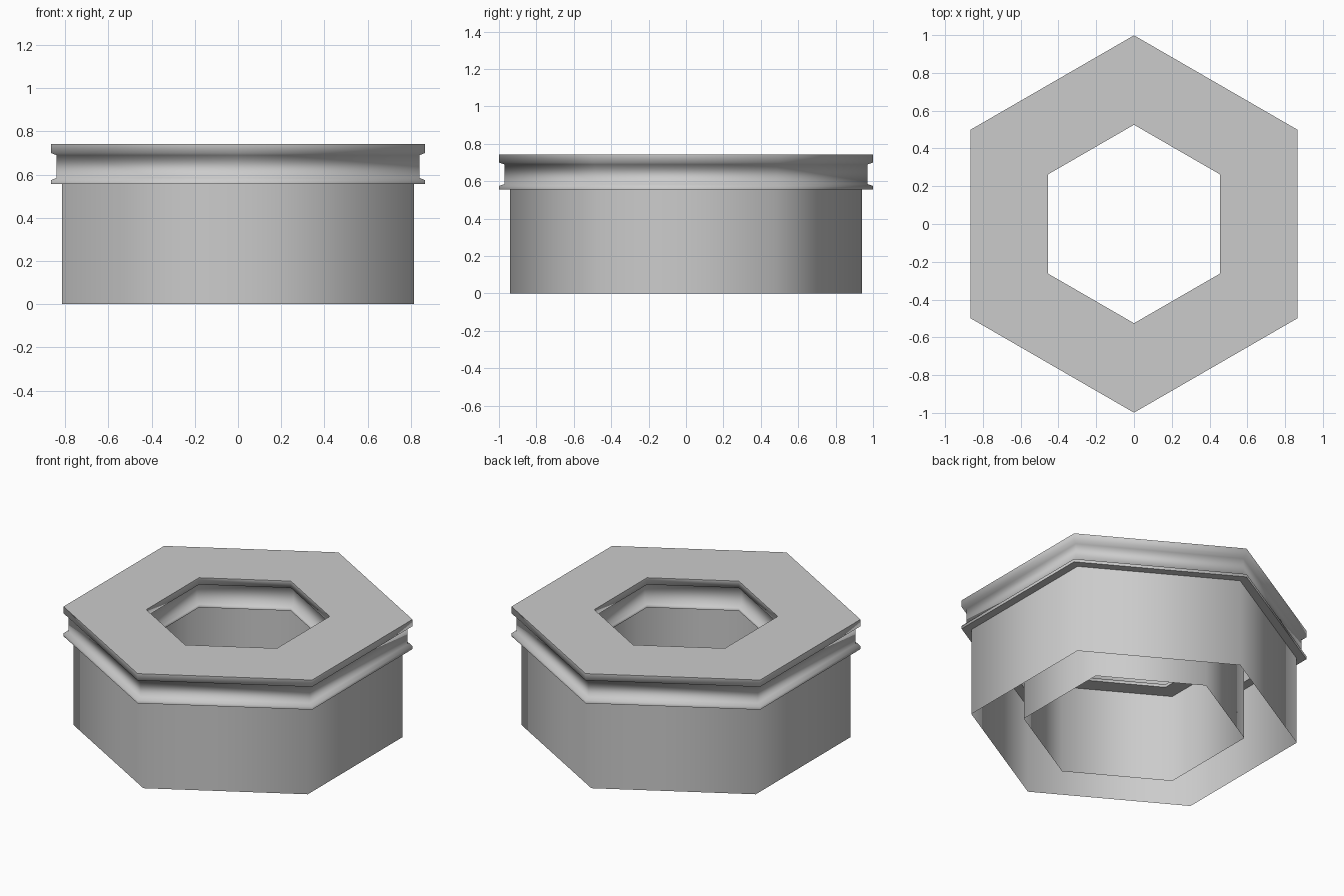
import bpy, bmesh, math

cube = bpy.data.objects.get("Cube")
if cube:
    bpy.data.objects.remove(cube, do_unlink=True)

SIDES = 6
grey = bpy.data.materials.new("plain_grey")
grey.use_nodes = True
colour = (0.6, 0.6, 0.6, 1)
grey.diffuse_color = colour
grey.node_tree.nodes["Principled BSDF"].inputs["Base Color"].default_value = colour


def hex_sweep(name, profile, closed):
    """Sweep an (apothem, height) profile around the hexagon."""
    bm = bmesh.new()
    rings = []
    for k in range(SIDES):
        a = math.pi / 2 + k * math.tau / SIDES
        grow = 1 / math.cos(math.pi / SIDES)
        rings.append([bm.verts.new((r * grow * math.cos(a), r * grow * math.sin(a), z))
                      for r, z in profile])
    steps = len(profile) if closed else len(profile) - 1
    for k in range(SIDES):
        p, q = rings[k], rings[(k + 1) % SIDES]
        for i in range(steps):
            j = (i + 1) % len(profile)
            bm.faces.new((p[i], q[i], q[j], p[j]))
    if closed:
        bmesh.ops.recalc_face_normals(bm, faces=bm.faces)
    mesh = bpy.data.meshes.new(name)
    bm.to_mesh(mesh)
    bm.free()
    mesh.materials.append(grey)
    obj = bpy.data.objects.new(name, mesh)
    bpy.context.collection.objects.link(obj)
    bpy.ops.object.select_all(action='DESELECT')
    obj.select_set(True)
    bpy.context.view_layer.objects.active = obj
    bpy.ops.object.shade_smooth_by_angle(angle=math.radians(80))
    return obj


# Grooved flange: flat top plate, recessed groove and thin lip on both sides,
# mirrored about the middle of the ring and open underneath
MID = 0.66
half = [(0.205, 0.743), (0.205, 0.70), (0.18, 0.69), (0.18, 0.585),
        (0.205, 0.575), (0.205, 0.556), (0.10, 0.556), (0.10, 0.70)]
flange = [(MID + d, z) for d, z in half] + [(MID - d, z) for d, z in reversed(half)]
hex_sweep("grooved_flange", flange, True)

# Thin skirt walls hanging below the flange
hex_sweep("outer_skirt", [(0.816, 0), (0.816, 0.556)], False)
hex_sweep("inner_skirt", [(0.553, 0.556), (0.553, 0)], False)
